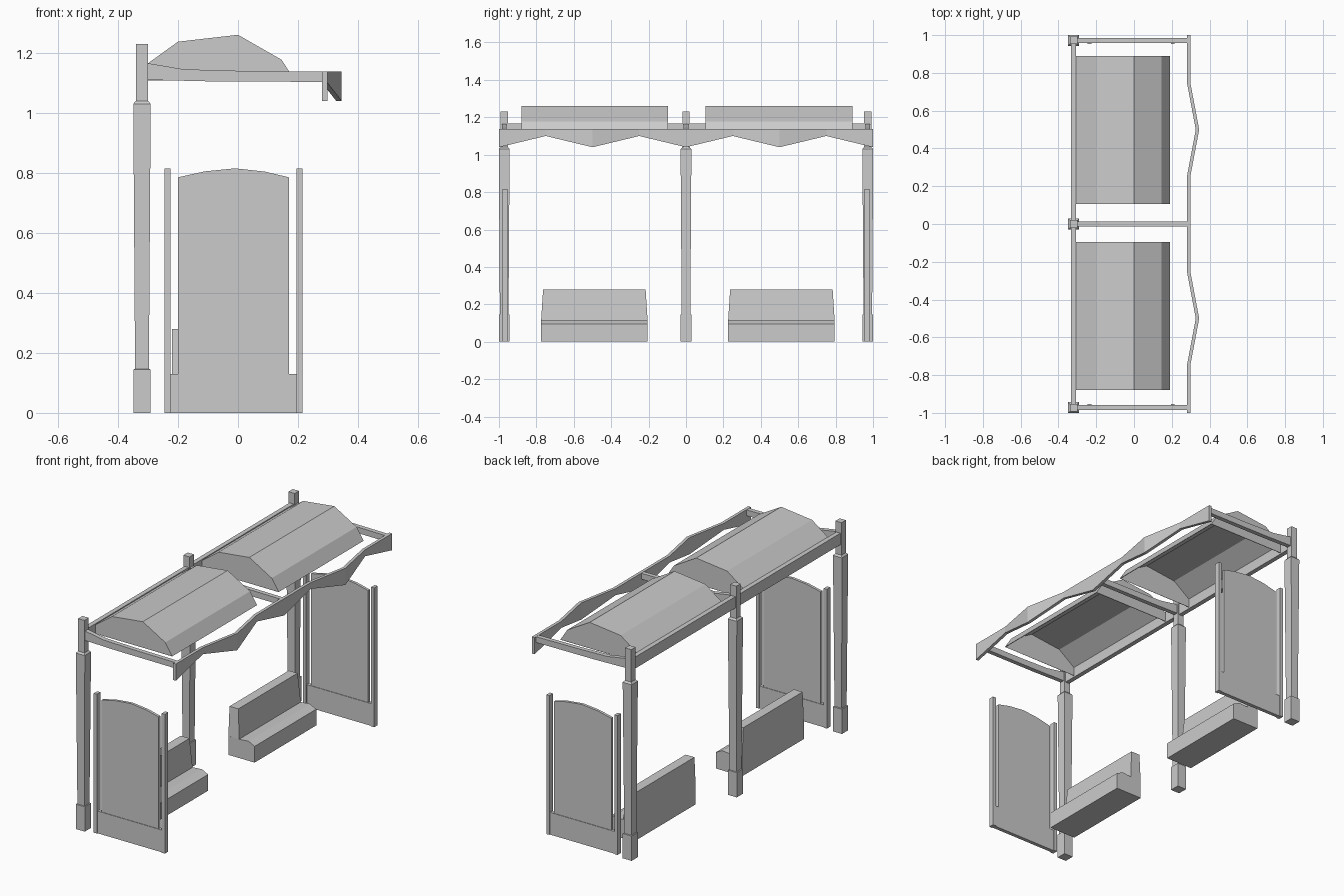
import bpy, bmesh

cube = bpy.data.objects.get("Cube")
if cube:
    bpy.data.objects.remove(cube)

GREY = (0.6, 0.6, 0.6, 1)
mat = bpy.data.materials.new("light_grey")
mat.use_nodes = True
mat.diffuse_color = GREY
mat.node_tree.nodes["Principled BSDF"].inputs["Base Color"].default_value = GREY


def finish(name, bm):
    bmesh.ops.recalc_face_normals(bm, faces=bm.faces)
    mesh = bpy.data.meshes.new(name)
    bm.to_mesh(mesh)
    bm.free()
    mesh.materials.append(mat)
    obj = bpy.data.objects.new(name, mesh)
    bpy.context.collection.objects.link(obj)
    return obj


def loft(name, rings, closed_loop=False):
    """Skin matching rings of points and cap both ends."""
    bm = bmesh.new()
    loops = [[bm.verts.new(p) for p in ring] for ring in rings]
    n = len(loops[0])
    for a, b in zip(loops, loops[1:]):
        for i in range(n):
            j = (i + 1) % n
            bm.faces.new((a[i], a[j], b[j], b[i]))
    bm.faces.new(loops[0])
    bm.faces.new(loops[-1])
    return finish(name, bm)


def prism(name, profile, y0, y1):
    """Extrude an x-z profile along y."""
    return loft(name, [[(x, y, z) for x, z in profile] for y in (y0, y1)])


def box(name, x0, x1, y0, y1, z0, z1):
    return prism(name, [(x0, z0), (x1, z0), (x1, z1), (x0, z1)], y0, y1)


def square(cx, cy, half, z):
    return [(cx + sx * half, cy + sy * half, z)
            for sx, sy in ((-1, -1), (1, -1), (1, 1), (-1, 1))]


POST_X, END_Y = -0.32, 0.972

# Posts with plinth, tapered shaft and slim head; roof arms
post_steps = [(0.029, 0), (0.029, 0.145), (0.023, 0.146), (0.029, 1.025),
              (0.029, 1.03), (0.02, 1.04), (0.02, 1.23)]
arm_profile = [(-0.31, 1.11), (-0.1, 1.105), (0.285, 1.103), (0.285, 1.137),
               (0, 1.14), (-0.18, 1.145), (-0.31, 1.167)]
for label, y in (("front", -END_Y), ("middle", 0), ("back", END_Y)):
    loft(label + "_post", [square(POST_X, y, h, z) for h, z in post_steps])
    prism(label + "_roof_arm", arm_profile, y - 0.013, y + 0.013)

# Long beam joining the posts
box("rear_beam", -0.333, -0.306, -END_Y, END_Y, 1.1, 1.167)

# Zigzag fascia: bows outward at the middle of each bay
fascia = []
for i in range(-4, 5):
    y = i / 4
    x = 0.327 if abs(i) == 2 else 0.28
    low = 1.04 if i % 2 == 0 else 1.1
    fascia.append([(x, y, low), (x + 0.018, y, low),
                   (x + 0.018, y, 1.138), (x, y, 1.138)])
loft("fascia", fascia)

# Vaulted roof shells, open underneath
roof_profile = [(-0.31, 1.108), (-0.307, 1.16), (-0.2, 1.237), (0, 1.26),
                (0.145, 1.177), (0.19, 1.108)]
for label, y0, y1 in (("front", -0.88, -0.095), ("back", 0.105, 0.89)):
    roof = prism(label + "_roof", roof_profile, y0, y1)
    bm = bmesh.new()
    bm.from_mesh(roof.data)
    bottom = [f for f in bm.faces if f.normal.z < -0.9]
    bmesh.ops.delete(bm, geom=bottom, context="FACES")
    bm.to_mesh(roof.data)
    bm.free()
    shell = roof.modifiers.new("thickness", "SOLIDIFY")
    shell.thickness = 0.004

# Benches: solid seat with a back that narrows upward
seat_profile = [(-0.22, 0), (-0.05, 0), (-0.05, 0.095), (-0.09, 0.115),
                (-0.15, 0.11), (-0.22, 0.11)]
for label, cy in (("front", -0.49), ("back", 0.51)):
    prism(label + "_bench_seat", seat_profile, cy - 0.285, cy + 0.285)
    loft(label + "_bench_back",
         [[(x0, cy - w, z), (x1, cy - w, z), (x1, cy + w, z), (x0, cy + w, z)]
          for x0, x1, w, z in ((-0.22, -0.15, 0.285, 0.108),
                               (-0.22, -0.163, 0.274, 0.28))])

# End screens: two uprights, a kick panel and an arched pane
pane_profile = [(-0.2, 0.125), (0.17, 0.125), (0.17, 0.785), (0.09, 0.804),
                (-0.01, 0.815), (-0.11, 0.805), (-0.2, 0.785)]
for label, y in (("front", -0.968), ("back", 0.968)):
    for side, x in (("right", -0.235), ("left", 0.205)):
        box(f"{label}_screen_{side}_upright", x - 0.01, x + 0.01,
            y - 0.016, y + 0.016, 0, 0.815)
    box(label + "_kick_panel", -0.226, 0.196, y - 0.011, y + 0.011, 0, 0.13)
    prism(label + "_pane", pane_profile, y - 0.008, y + 0.008)
